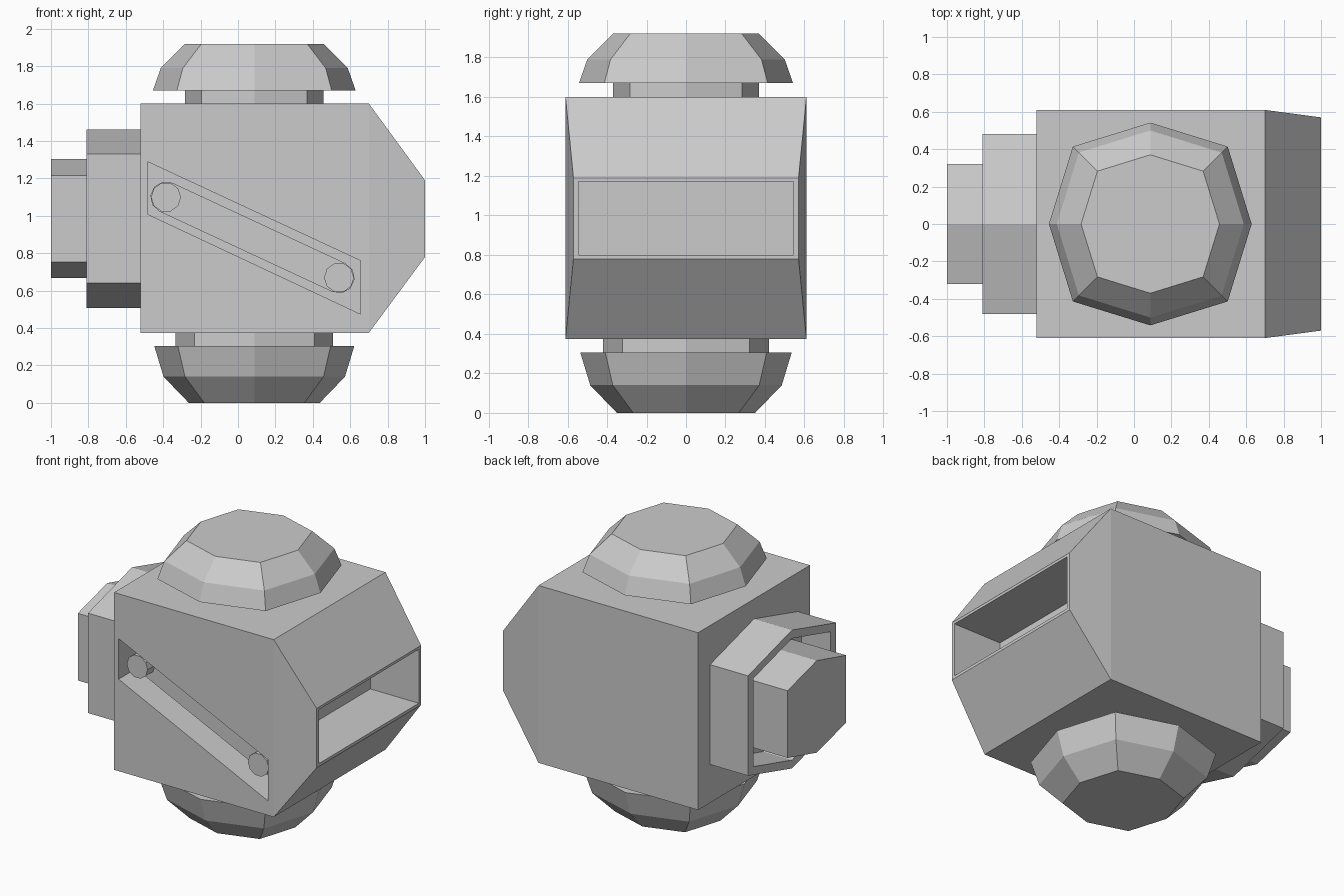
import bpy, bmesh
from math import cos, sin, pi, atan2, hypot

if "Cube" in bpy.data.objects:
    bpy.data.objects.remove(bpy.data.objects["Cube"])


def loft(name, rings):
    """Skin a list of equal-length vertex rings and cap both ends."""
    bm = bmesh.new()
    loops = [[bm.verts.new(p) for p in ring] for ring in rings]
    n = len(loops[0])
    for a, b in zip(loops, loops[1:]):
        for i in range(n):
            j = (i + 1) % n
            bm.faces.new((a[i], a[j], b[j], b[i]))
    bm.faces.new(loops[0][::-1])
    bm.faces.new(loops[-1])
    bmesh.ops.recalc_face_normals(bm, faces=bm.faces)
    mesh = bpy.data.meshes.new(name)
    bm.to_mesh(mesh)
    bm.free()
    obj = bpy.data.objects.new(name, mesh)
    bpy.context.collection.objects.link(obj)
    return obj


def rect(x, y, z0, z1):
    return [(x, -y, z0), (x, y, z0), (x, y, z1), (x, -y, z1)]


def hexagon(x, y, z_edge, z_ridge, zc=0.985):
    return [(x, y, zc - z_edge), (x, y, zc + z_edge), (x, 0, zc + z_ridge),
            (x, -y, zc + z_edge), (x, -y, zc - z_edge), (x, 0, zc - z_ridge)]


def octagon(r, z, xc=0.087):
    # corners on the diagonals sit slightly further out
    ring = []
    for i in range(8):
        k = r * (1.08 if i % 2 else 1.0)
        ring.append((xc + k * cos(i * pi / 4), k * sin(i * pi / 4), z))
    return ring


def front_prism(name, pts, y0, y1):
    return loft(name, [[(x, y, z) for x, z in pts] for y in (y0, y1)])


# Main housing, tapering to a hollow rectangular mouth
housing = loft("housing", [
    rect(-0.52, 0.61, 0.375, 1.60), rect(0.70, 0.61, 0.375, 1.60),
    rect(1.0, 0.57, 0.78, 1.19), rect(1.0, 0.545, 0.80, 1.172),
    rect(0.63, 0.545, 0.80, 1.172)])

# Slanted slot cut into the front side
slot = front_prism("slot_cutter", [(-0.485, 1.01), (0.655, 0.475),
                                   (0.655, 0.76), (-0.485, 1.29)], -0.70, -0.41)
slot.hide_render = True
slot.hide_set(True)
cut = housing.modifiers.new("slot", 'BOOLEAN')
cut.operation = 'DIFFERENCE'
cut.solver = 'EXACT'
cut.object = slot

# Two rollers and the band running round them inside the slot
A, B, R = (-0.385, 1.10), (0.54, 0.67), 0.08
for name, (cx, cz) in (("upper_roller", A), ("lower_roller", B)):
    front_prism(name, [(cx + R * cos(i * pi / 5), cz + R * sin(i * pi / 5))
                       for i in range(10)], -0.55, -0.40)
ang = atan2(B[1] - A[1], B[0] - A[0])
band = []
for (cx, cz), start in ((A, ang + pi / 2), (B, ang - pi / 2)):
    band += [(cx + (R + 0.004) * cos(start + i * pi / 5),
              cz + (R + 0.004) * sin(start + i * pi / 5)) for i in range(6)]
front_prism("roller_band", band, -0.47, -0.40)

# Hollow collar and plug on the rear end
loft("rear_collar", [hexagon(-0.52, 0.48, 0.345, 0.478), hexagon(-0.81, 0.48, 0.345, 0.478),
                     hexagon(-0.81, 0.42, 0.305, 0.42), hexagon(-0.59, 0.42, 0.305, 0.42)])
loft("rear_plug", [hexagon(-0.58, 0.32, 0.232, 0.318), hexagon(-1.0, 0.32, 0.232, 0.318)])

# Faceted domes on short necks, top and bottom
loft("top_neck", [octagon(0.37, 1.59), octagon(0.37, 1.68)])
loft("top_dome", [octagon(0.542, 1.67), octagon(0.50, 1.79), octagon(0.37, 1.92)])
loft("bottom_neck", [octagon(0.42, 0.295), octagon(0.42, 0.385)])
loft("bottom_dome", [octagon(0.535, 0.305), octagon(0.485, 0.14), octagon(0.35, 0.0)])
